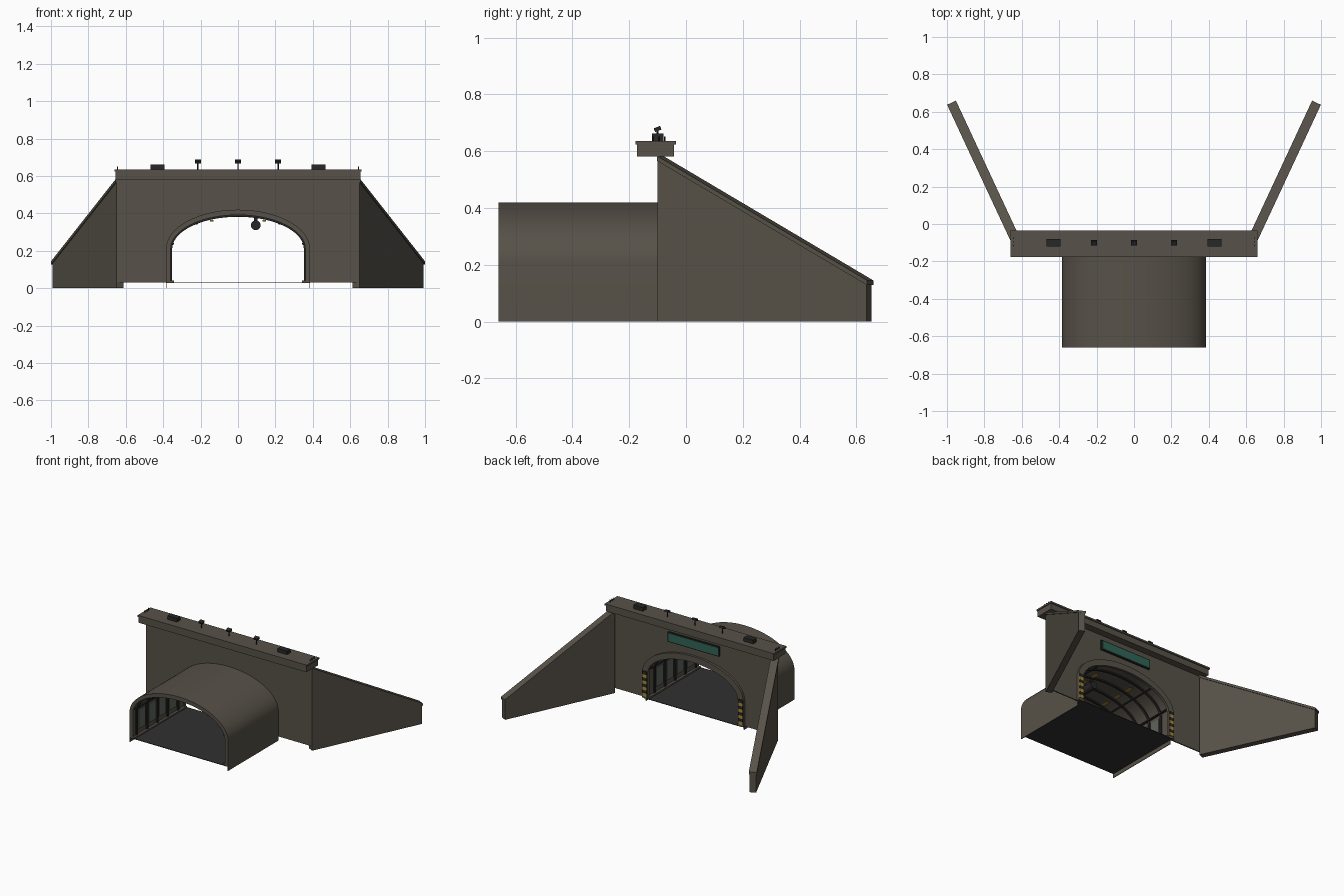
import bpy, bmesh, math
from mathutils import Matrix, Vector

if "Cube" in bpy.data.objects:
    bpy.data.objects.remove(bpy.data.objects["Cube"])


def mat(name, c):
    m = bpy.data.materials.new(name)
    m.diffuse_color = (*c, 1)
    m.use_nodes = True
    m.node_tree.nodes["Principled BSDF"].inputs["Base Color"].default_value = m.diffuse_color
    return m


CONCRETE = mat("concrete", (0.095, 0.083, 0.065))
DARK = mat("dark_metal", (0.02, 0.02, 0.02))
ROAD = mat("asphalt", (0.03, 0.03, 0.03))
YELLOW = mat("yellow", (0.4, 0.25, 0.04))
GREEN = mat("sign_green", (0.03, 0.13, 0.09))
PANEL = mat("wall_panel", (0.12, 0.13, 0.11))


def finish(name, bm, m, smooth=False, mirror=False):
    bmesh.ops.recalc_face_normals(bm, faces=bm.faces)
    me = bpy.data.meshes.new(name)
    bm.to_mesh(me)
    bm.free()
    ob = bpy.data.objects.new(name, me)
    bpy.context.collection.objects.link(ob)
    me.materials.append(m)
    if mirror:
        mod = ob.modifiers.new("mirror", 'MIRROR')
        mod.use_bisect_axis[0] = False
    if smooth:
        bpy.ops.object.select_all(action='DESELECT')
        ob.select_set(True)
        bpy.context.view_layer.objects.active = ob
        bpy.ops.object.shade_smooth_by_angle(angle=math.radians(35))
    return ob


def prism(name, pts, y0, y1, m, mtx=Matrix(), **kw):
    """Extrude an xz profile from y0 to y1."""
    bm = bmesh.new()
    f = bm.faces.new([bm.verts.new((x, y0, z)) for x, z in pts])
    r = bmesh.ops.extrude_face_region(bm, geom=[f])
    vs = [v for v in r["geom"] if isinstance(v, bmesh.types.BMVert)]
    bmesh.ops.translate(bm, verts=vs, vec=(0, y1 - y0, 0))
    bm.transform(mtx)
    return finish(name, bm, m, **kw)


def box(name, x, y, z, m, tilt=0, **kw):
    """Box from (min, max) ranges, optionally tilted about x."""
    bm = bmesh.new()
    c = Vector(((x[0] + x[1]) / 2, (y[0] + y[1]) / 2, (z[0] + z[1]) / 2))
    s = Matrix.Diagonal((x[1] - x[0], y[1] - y[0], z[1] - z[0], 1))
    bmesh.ops.create_cube(bm, size=1, matrix=Matrix.Translation(c) @ Matrix.Rotation(tilt, 4, 'X') @ s)
    return finish(name, bm, m, **kw)


def rod(name, a, b, r, m, seg=12, **kw):
    a, b = Vector(a), Vector(b)
    rot = Vector((0, 0, 1)).rotation_difference(b - a).to_matrix().to_4x4()
    bm = bmesh.new()
    bmesh.ops.create_cone(bm, cap_ends=True, segments=seg, radius1=r, radius2=r, depth=(b - a).length,
                          matrix=Matrix.Translation((a + b) / 2) @ rot)
    return finish(name, bm, m, smooth=True, **kw)


def arch(w, top, z0, spring=0.21, n=32):
    """Right-to-left arch outline: straight legs with a flattened half ellipse."""
    p = [(w * math.cos(math.pi * i / n), spring + (top - spring) * math.sin(math.pi * i / n)) for i in range(n + 1)]
    return [(w, z0)] + p + [(-w, z0)]


def ring(name, wo, to, wi, ti, z0, y0, y1, m):
    return prism(name, arch(wo, to, z0) + arch(wi, ti, z0)[::-1], y0, y1, m, smooth=True)


# portal wall with arched opening
prism("portal_wall", [(-0.65, 0.03), (-0.65, 0.585), (0.65, 0.585), (0.65, 0.03)] + arch(0.36, 0.39, 0.03),
      -0.1, -0.092, CONCRETE)
ring("portal_arch_trim", 0.395, 0.425, 0.352, 0.382, 0.03, -0.093, -0.075, CONCRETE)

# tunnel tube, skirts and road
ring("tunnel_shell", 0.385, 0.42, 0.36, 0.392, 0.03, -0.66, -0.1, CONCRETE)
box("tunnel_skirt", (0.381, 0.385), (-0.66, -0.1), (0, 0.035), CONCRETE, mirror=True)
box("road", (-0.383, 0.383), (-0.66, -0.075), (0.028, 0.032), ROAD)
box("kerb", (0.342, 0.38), (-0.655, -0.08), (0.03, 0.042), CONCRETE, mirror=True)

# lining ribs, side panels, cable trays
for i in range(5):
    y = -0.62 + i * 0.115
    ring("lining_rib", 0.362, 0.394, 0.352, 0.383, 0.04, y - 0.008, y + 0.008, DARK)
    if i < 4:
        box("side_panel", (0.355, 0.361), (y + 0.02, y + 0.095), (0.075, 0.21), PANEL, mirror=True)
        box("ceiling_light", (0.13, 0.15), (y + 0.03, y + 0.085), (0.357, 0.364), YELLOW, mirror=True)
box("cable_tray", (0.342, 0.358), (-0.65, -0.1), (0.233, 0.242), DARK, mirror=True)
rod("ceiling_pipe", (0.22, -0.65, 0.345), (0.22, -0.1, 0.345), 0.005, DARK, mirror=True)

# ventilation fan
rod("fan_body", (0.095, -0.42, 0.337), (0.095, -0.28, 0.337), 0.026, DARK, 20)
for y in (-0.39, -0.31):
    box("fan_hanger", (0.085, 0.105), (y - 0.004, y + 0.004), (0.355, 0.39), DARK)

# splayed wing walls with sloping coping
start, end, thick = Vector((0.65, -0.1, 0)), Vector((0.993, 0.636, 0)), 0.042
d = end - start
L = d.length
d.normalize()
n = Vector((-d.y, d.x, 0))
M = Matrix(((d.x, n.x, 0, start.x), (d.y, n.y, 0, start.y), (0, 0, 1, 0), (0, 0, 0, 1)))
prism("wing_wall", [(0, 0), (L, 0), (L, 0.133), (0, 0.57)], 0, thick, CONCRETE, M, mirror=True)
prism("wing_coping", [(0, 0.566), (L + 0.004, 0.128), (L + 0.004, 0.145), (0, 0.583)], -0.005, thick + 0.005,
      CONCRETE, M, mirror=True)

# parapet cap
box("parapet_beam", (-0.655, 0.655), (-0.172, -0.042), (0.582, 0.624), CONCRETE)
box("parapet_slab", (-0.66, 0.66), (-0.177, -0.035), (0.624, 0.636), CONCRETE)

# rooftop equipment boxes, floodlights and end bolts
box("equipment_box", (0.393, 0.468), (-0.12, -0.08), (0.635, 0.662), DARK, mirror=True)
for x in (-0.215, 0, 0.215):
    rod("floodlight_pole", (x, -0.1, 0.635), (x, -0.1, 0.675), 0.003, DARK, 8)
    box("floodlight_head", (x - 0.016, x + 0.016), (-0.112, -0.088), (0.671, 0.685), DARK, tilt=0.4)
for y in (-0.115, -0.095, -0.075):
    rod("end_bolt", (0.645, y, 0.635), (0.645, y, 0.652), 0.003, DARK, 8, mirror=True)

# sign above the opening
box("sign_frame", (-0.2, 0.2), (-0.093, -0.082), (0.473, 0.543), DARK)
box("sign_face", (-0.193, 0.193), (-0.083, -0.079), (0.48, 0.536), GREEN)

# hazard markers beside the opening
for i in range(8):
    z = 0.045 + i * 0.022
    box("hazard_stripe", (0.356, 0.392), (-0.078, -0.069), (z, z + 0.022), (YELLOW, DARK)[i % 2], mirror=True)
